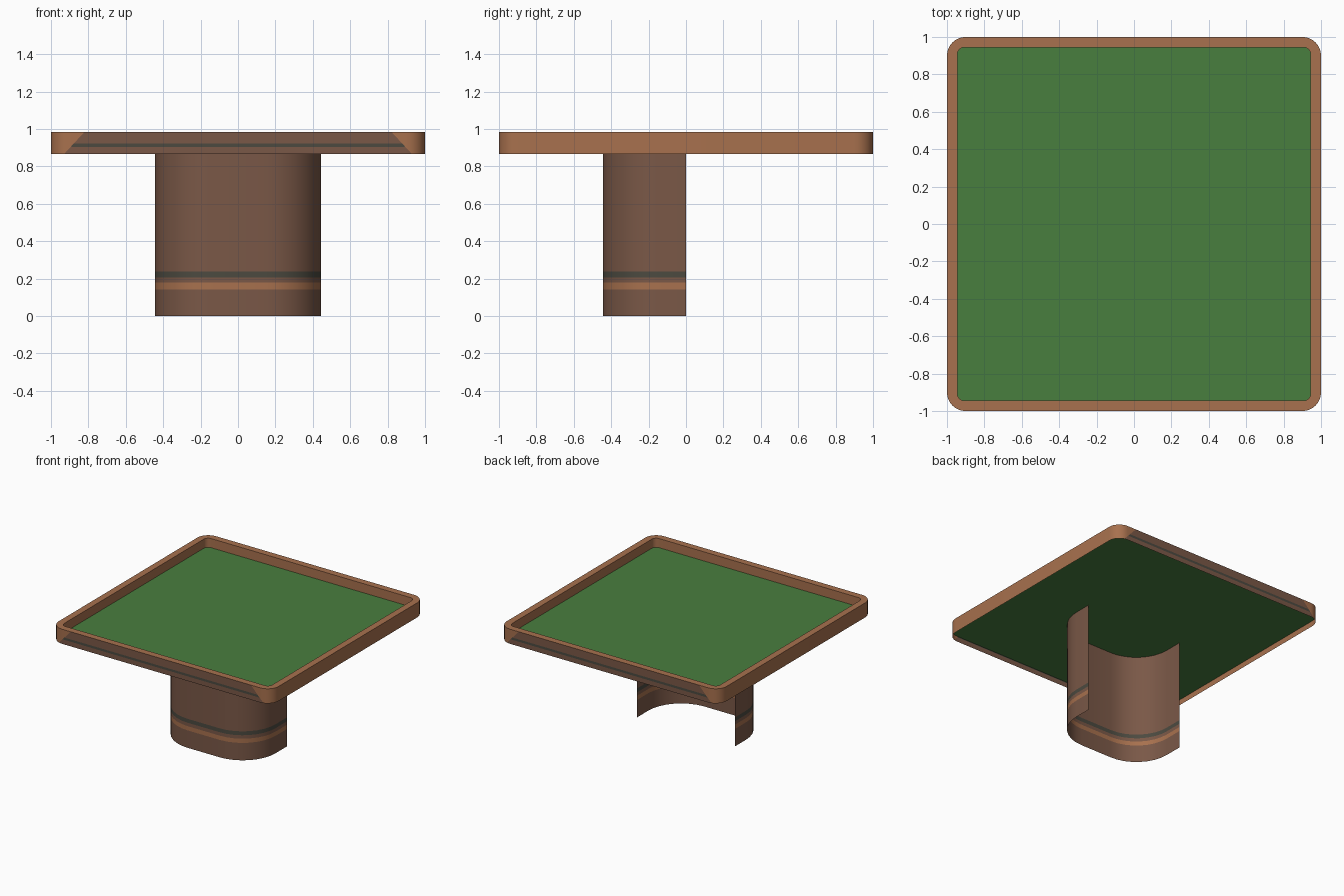
import bpy, bmesh, math
from mathutils import Vector

if "Cube" in bpy.data.objects:
    bpy.data.objects.remove(bpy.data.objects["Cube"])


def srgb_material(name, r, g, b):
    lin = [((c / 255 + 0.055) / 1.055) ** 2.4 for c in (r, g, b)]
    m = bpy.data.materials.new(name)
    m.diffuse_color = (*lin, 1)
    m.use_nodes = True
    m.node_tree.nodes["Principled BSDF"].inputs["Base Color"].default_value = m.diffuse_color
    return m


LIGHT, BROWN, TEAL, GREEN = 0, 1, 2, 3
MATS = [srgb_material("light_wood", 168, 113, 78),
        srgb_material("brown_wood", 122, 88, 71),
        srgb_material("dark_stripe", 76, 74, 64),
        srgb_material("green_felt", 73, 126, 63)]


def rounded_square(half, radius, segs=8):
    """Counter-clockwise outline of a rounded square, starting at +x +y."""
    pts, c = [], half - radius
    for k, (sx, sy) in enumerate([(1, 1), (-1, 1), (-1, -1), (1, -1)]):
        for i in range(segs + 1):
            a = math.pi / 2 * (k + i / segs)
            pts.append((sx * c + radius * math.cos(a), sy * c + radius * math.sin(a)))
    return pts


def loft(bm, rings, closed=True):
    """Join successive rings of (x, y, z) points with quads."""
    rows = [[bm.verts.new(p) for p in ring] for ring in rings]
    n = len(rows[0])
    for a, b in zip(rows, rows[1:]):
        for i in range(n if closed else n - 1):
            j = (i + 1) % n
            bm.faces.new((a[i], a[j], b[j], b[i]))


def finish(name, bm, rule):
    bm.normal_update()
    for f in bm.faces:
        f.material_index = rule(f.calc_center_median(), f.normal)
    me = bpy.data.meshes.new(name)
    bm.to_mesh(me)
    bm.free()
    for m in MATS:
        me.materials.append(m)
    ob = bpy.data.objects.new(name, me)
    bpy.context.collection.objects.link(ob)
    bpy.context.view_layer.objects.active = ob
    ob.select_set(True)
    bpy.ops.object.shade_smooth_by_angle(angle=math.radians(35))
    ob.select_set(False)


def at(pts, z):
    return [(x, y, z) for x, y in pts]


BOTTOM, FELT, TOP = 0.865, 0.91, 0.985
outer = rounded_square(1.0, 0.10)
inner = rounded_square(0.945, 0.04)

# outer apron, cut for the darker front and back panels and their stripes
bm = bmesh.new()
loft(bm, [at(outer, z) for z in (BOTTOM, 0.903, 0.922, TOP)])
for s in (1, -1):
    bmesh.ops.bisect_plane(bm, geom=bm.verts[:] + bm.edges[:] + bm.faces[:],
                           plane_co=Vector((s * 0.88, 0, 0.92)),
                           plane_no=Vector((s * 0.065, 0, 0.06)))


def apron_rule(c, n):
    edge = 0.88 - (c.z - 0.92) * 0.92
    if abs(n.y) < 0.7 or abs(c.x) > edge:
        return LIGHT
    return TEAL if 0.903 < c.z < 0.922 else BROWN


finish("table_apron", bm, apron_rule)

# rim top and inner wall down to the felt
bm = bmesh.new()
loft(bm, [at(outer, TOP), at(inner, TOP), at(inner, FELT)])
finish("table_rim", bm, lambda c, n: LIGHT)

# felt playing surface
bm = bmesh.new()
bm.faces.new([bm.verts.new(p) for p in at(rounded_square(0.999, 0.10), FELT)])
finish("felt_surface", bm, lambda c, n: GREEN)

# pedestal: open-backed curved panel with two bands
half = [p for p in rounded_square(0.445, 0.30) if p[1] < 0]
panel = [(-0.445, 0)] + half + [(0.445, 0)]
bm = bmesh.new()
loft(bm, [at(panel, z) for z in (0, 0.143, 0.178, 0.206, 0.238, FELT)], closed=False)


def band_rule(c, n):
    if 0.143 < c.z < 0.178:
        return LIGHT
    return TEAL if 0.206 < c.z < 0.238 else BROWN


finish("pedestal_panel", bm, band_rule)
